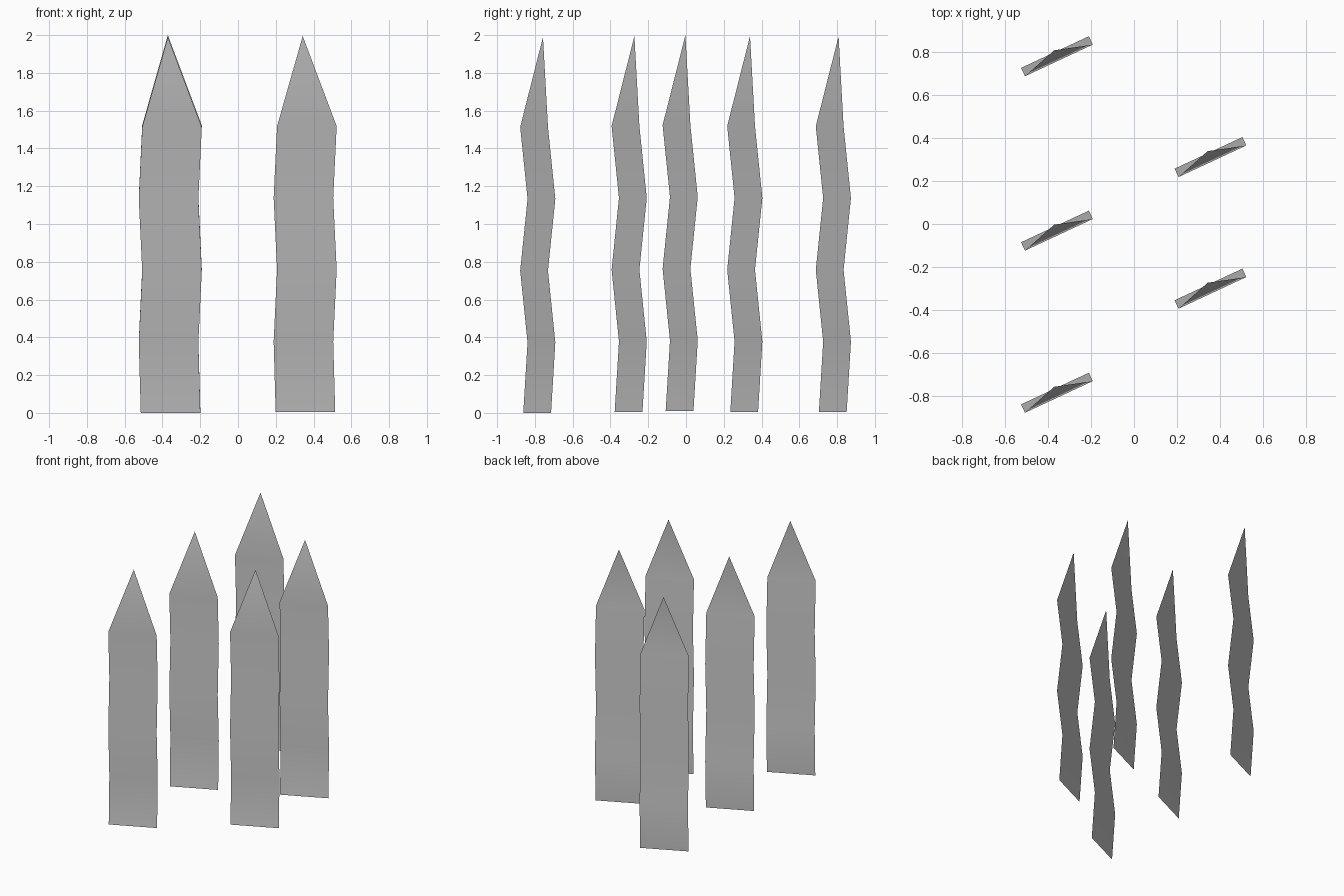
import bpy
from math import radians, cos, sin

if "Cube" in bpy.data.objects:
    bpy.data.objects.remove(bpy.data.objects["Cube"])

HALF_WIDTH = 0.174
ANGLE = radians(25)
# blade profile: (height, outward bend) for each row, then the tip
ROWS = [(0.0, 0.0), (0.373, 0.025), (0.753, -0.018), (1.133, 0.025), (1.513, -0.018)]
TIP = (1.99, 0.034)


def make_blade(name, x, y, z):
    """Single-sheet wavy blade turned about its own vertical axis."""
    c, s = cos(ANGLE), sin(ANGLE)

    def place(u, bend, h):
        return (x + u * c - bend * s, y + u * s + bend * c, z + h)

    verts = [place(u, b, h) for h, b in ROWS for u in (-HALF_WIDTH, HALF_WIDTH)]
    verts.append(place(0, TIP[1], TIP[0]))
    faces = [(i, i + 1, i + 3, i + 2) for i in range(0, 2 * len(ROWS) - 2, 2)]
    n = 2 * len(ROWS)
    faces.append((n - 2, n - 1, n))
    mesh = bpy.data.meshes.new(name)
    mesh.from_pydata(verts, [], faces)
    mesh.shade_smooth()
    obj = bpy.data.objects.new(name, mesh)
    bpy.context.collection.objects.link(obj)


# staggered rows: three blades on the left, two on the right
make_blade("left_front_blade", -0.357, -0.788, 0.0)
make_blade("left_middle_blade", -0.357, -0.034, 0.01)
make_blade("left_back_blade", -0.357, 0.777, 0.004)
make_blade("right_front_blade", 0.357, -0.304, 0.005)
make_blade("right_back_blade", 0.357, 0.308, 0.005)
